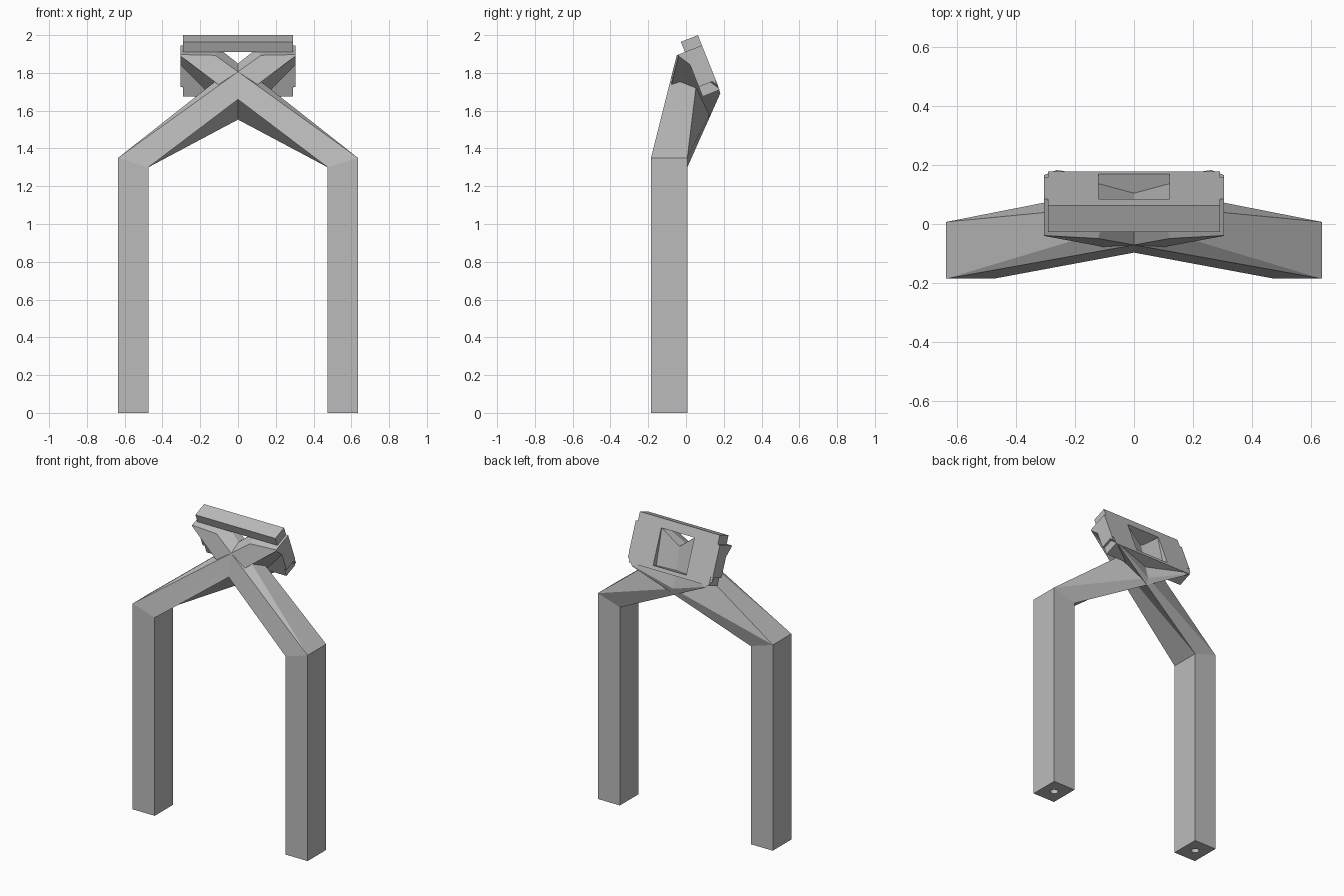
import bpy, bmesh
from mathutils import Vector

old = bpy.data.objects.get("Cube")
if old:
    bpy.data.objects.remove(old, do_unlink=True)

grey = bpy.data.materials.new("plain grey")
grey.use_nodes = True
colour = (0.5, 0.5, 0.5, 1)
grey.diffuse_color = colour
grey.node_tree.nodes["Principled BSDF"].inputs["Base Color"].default_value = colour

# Tilted frame of the head: down its face, and out of its back
TOP_BACK = Vector((0, 0.063, 2.0))
DOWN = Vector((0, 0.37, -0.93)).normalized()
BACK = Vector((0, 0.93, 0.37)).normalized()
DEPTH = 0.097


def finish(bm, name):
    bmesh.ops.recalc_face_normals(bm, faces=bm.faces)
    mesh = bpy.data.meshes.new(name)
    bm.to_mesh(mesh)
    bm.free()
    mesh.materials.append(grey)
    obj = bpy.data.objects.new(name, mesh)
    bpy.context.scene.collection.objects.link(obj)
    return obj


def clip(bm, point, normal):
    geom = bm.verts[:] + bm.edges[:] + bm.faces[:]
    cut = bmesh.ops.bisect_plane(bm, geom=geom, plane_co=point, plane_no=normal,
                                 clear_outer=True)["geom_cut"]
    edges = [e for e in cut if isinstance(e, bmesh.types.BMEdge)]
    bmesh.ops.holes_fill(bm, edges=edges, sides=0)


def head_block(name, x0, x1, u0, u1):
    """Block in the tilted frame, spanning the full head depth."""
    bm = bmesh.new()
    for x in (x0, x1):
        for u in (u0, u1):
            for n in (-DEPTH, 0):
                bm.verts.new(TOP_BACK + Vector((x, 0, 0)) + DOWN * u + BACK * n)
    bmesh.ops.convex_hull(bm, input=bm.verts[:])
    bmesh.ops.dissolve_limit(bm, angle_limit=0.01, verts=bm.verts[:], edges=bm.edges[:])
    return finish(bm, name)


# Leg and crossing arm: four corners per section, outer front, outer back,
# inner back, inner front
FOOT = [(-0.635, -0.185, 0), (-0.635, 0.007, 0), (-0.475, 0.007, 0), (-0.475, -0.185, 0)]
KNEE = [(-0.635, -0.185, 1.35), (-0.635, 0.007, 1.35),
        (-0.475, 0.007, 1.30), (-0.475, -0.185, 1.30)]
TIP = [(0.305, -0.016, 2.025), (0.305, 0.097, 2.09),
       (0.305, 0.192, 1.715), (0.305, -0.04, 1.89)]


def leg_and_arm(name, side):
    bm = bmesh.new()
    foot, knee, tip = [[bm.verts.new((x * side, y, z)) for x, y, z in ring]
                       for ring in (FOOT, KNEE, TIP)]
    bm.faces.new(foot)
    bm.faces.new(tip)
    for i in range(4):
        j = (i + 1) % 4
        bm.faces.new((foot[i], foot[j], knee[j], knee[i]))
        # Twisted arm sides are split along one diagonal
        bm.faces.new((knee[i], knee[j], tip[j]))
        bm.faces.new((knee[i], tip[j], tip[i]))
    # Trim flush with the top and the back of the head
    clip(bm, TOP_BACK + DOWN * 0.058, -DOWN)
    clip(bm, TOP_BACK - BACK * 0.003, BACK)
    obj = finish(bm, name)

    # Screw hole in the sole
    cut = bmesh.new()
    bmesh.ops.create_cone(cut, cap_ends=True, segments=24, radius1=0.024, radius2=0.024,
                          depth=0.3)
    bmesh.ops.translate(cut, verts=cut.verts, vec=(-0.555 * side, -0.089, 0))
    cutter = finish(cut, name + "_hole_cutter")
    cutter.hide_render = True
    mod = obj.modifiers.new("screw hole", "BOOLEAN")
    mod.operation = "DIFFERENCE"
    mod.solver = "EXACT"
    mod.object = cutter
    bpy.context.view_layer.objects.active = obj
    bpy.ops.object.modifier_apply(modifier=mod.name)
    bpy.data.objects.remove(cutter, do_unlink=True)


leg_and_arm("right_leg_and_arm", 1)
leg_and_arm("left_leg_and_arm", -1)

# Head plate framing an open window
head_block("top_lip", -0.29, 0.29, 0, 0.058)
head_block("bottom_lip", -0.29, 0.29, 0.288, 0.312)
for label, s in (("right", -1), ("left", 1)):
    head_block(label + "_window_side", s * 0.12, s * 0.29, 0.058, 0.288)
    head_block(label + "_side_flange", s * 0.29, s * 0.305, 0.058, 0.257)
